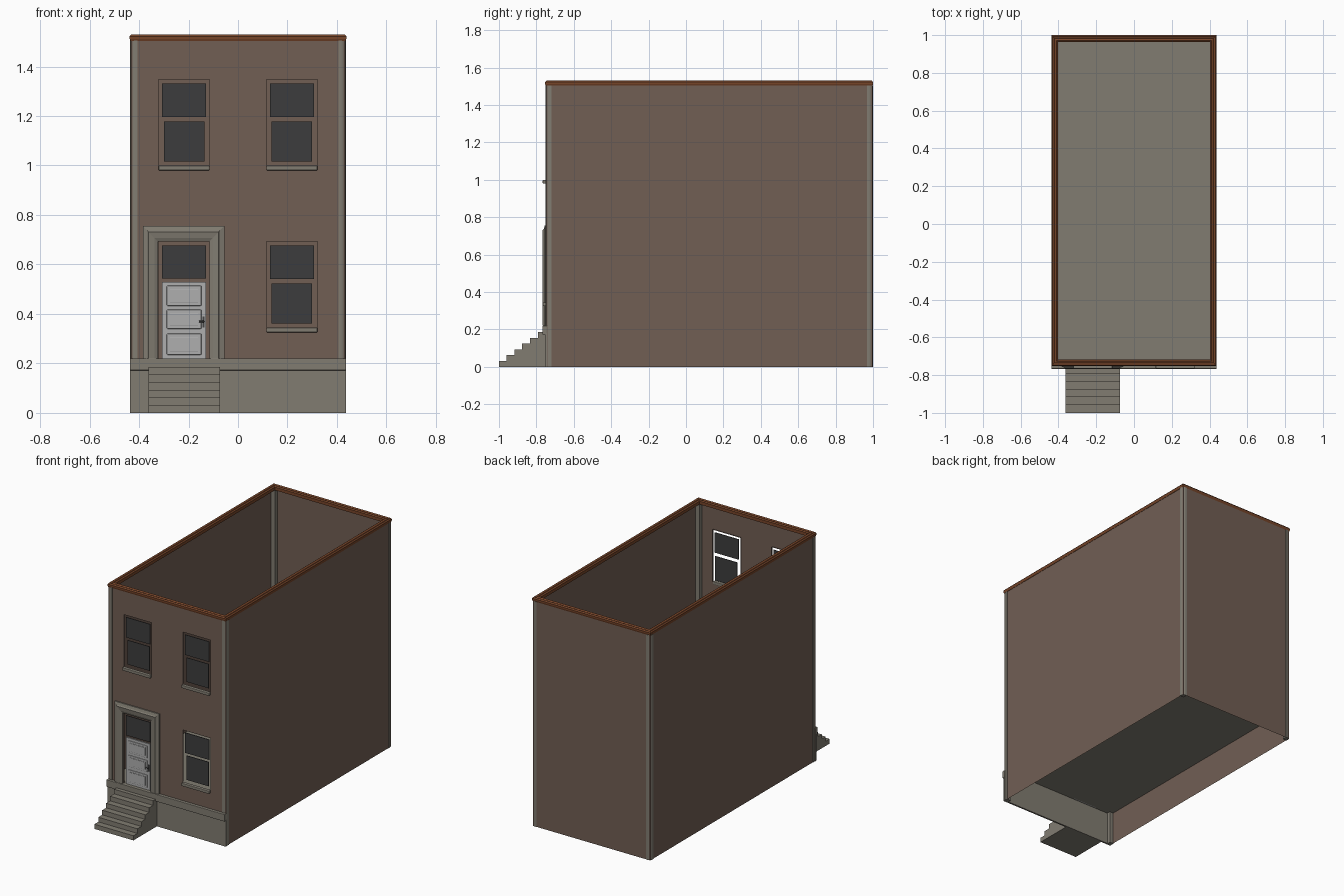
import bpy, bmesh, math

if "Cube" in bpy.data.objects:
    bpy.data.objects.remove(bpy.data.objects["Cube"])


def mat(name, rgb):
    m = bpy.data.materials.new(name)
    m.diffuse_color = (*rgb, 1)
    m.use_nodes = True
    m.node_tree.nodes["Principled BSDF"].inputs["Base Color"].default_value = m.diffuse_color
    return m


BRICK = mat("brown wall", (0.165, 0.113, 0.088))
STONE = mat("grey stone", (0.22, 0.203, 0.167))
GLASS = mat("dark glass", (0.046, 0.046, 0.047))
RUST = mat("rust brown cornice", (0.18, 0.058, 0.022))
PAINT = mat("light grey door paint", (0.43, 0.43, 0.43))
METAL = mat("dark metal", (0.06, 0.06, 0.06))

W, FRONT, BACK, TOP, FLOOR = 0.433, -0.747, 0.997, 1.505, 0.22


def finish(name, bm, material, smooth=False, fix=True):
    if fix:
        bmesh.ops.recalc_face_normals(bm, faces=bm.faces)
    me = bpy.data.meshes.new(name)
    bm.to_mesh(me)
    bm.free()
    me.materials.append(material)
    ob = bpy.data.objects.new(name, me)
    bpy.context.collection.objects.link(ob)
    if smooth:
        bpy.context.view_layer.objects.active = ob
        ob.select_set(True)
        bpy.ops.object.shade_smooth_by_angle(angle=math.radians(35))
        ob.select_set(False)
    return ob


def box(name, x, y, z, material, bevel=0):
    bm = bmesh.new()
    bmesh.ops.create_cube(bm, size=1)
    for v in bm.verts:
        for i, r in enumerate((x, y, z)):
            v.co[i] = r[0] if v.co[i] < 0 else r[1]
    if bevel:
        bmesh.ops.bevel(bm, geom=bm.edges[:], offset=bevel, segments=2, affect='EDGES', profile=0.5)
    return finish(name, bm, material)


def prism(name, pts, vec, material, smooth=False):
    bm = bmesh.new()
    f = bm.faces.new([bm.verts.new(p) for p in pts])
    r = bmesh.ops.extrude_face_region(bm, geom=[f])
    bmesh.ops.translate(bm, verts=[g for g in r["geom"] if isinstance(g, bmesh.types.BMVert)], vec=vec)
    return finish(name, bm, material, smooth)


def sheet(name, quads, material):
    bm = bmesh.new()
    for q in quads:
        bm.faces.new([bm.verts.new(p) for p in q])
    bmesh.ops.remove_doubles(bm, verts=bm.verts, dist=1e-5)
    return finish(name, bm, material, fix=False)


# side and back walls, open at top and bottom
sheet("side_and_back_walls", [
    [(W, FRONT, 0), (W, BACK, 0), (W, BACK, TOP), (W, FRONT, TOP)],
    [(W, BACK, 0), (-W, BACK, 0), (-W, BACK, TOP), (W, BACK, TOP)],
    [(-W, BACK, 0), (-W, FRONT, 0), (-W, FRONT, TOP), (-W, BACK, TOP)]], BRICK)
sheet("floor", [[(-W, FRONT, FLOOR), (W, FRONT, FLOOR), (W, BACK, FLOOR), (-W, BACK, FLOOR)]], STONE)

# front wall: grid of faces with the openings left out, plus short reveals
CX, HW = 0.218, 0.103
windows = [(-CX, 1.0), (CX, 1.0), (CX, 0.345)]
openings = [(cx - HW, cx + HW, z, z + 0.347) for cx, z in windows]
openings.append((-CX - HW, -CX + HW, FLOOR, 0.692))
xs = [-W, -CX - HW, -CX + HW, CX - HW, CX + HW, W]
zs = [FLOOR, 0.345, 0.692, 1.0, 1.347, TOP]
quads = []
for x0, x1 in zip(xs, xs[1:]):
    for z0, z1 in zip(zs, zs[1:]):
        mx, mz = (x0 + x1) / 2, (z0 + z1) / 2
        if not any(a < mx < b and c < mz < d for a, b, c, d in openings):
            quads.append([(x0, FRONT, z0), (x1, FRONT, z0), (x1, FRONT, z1), (x0, FRONT, z1)])
Y2 = FRONT + 0.008
for a, b, c, d in openings:
    quads += [[(a, FRONT, c), (a, FRONT, d), (a, Y2, d), (a, Y2, c)],
              [(b, FRONT, d), (b, FRONT, c), (b, Y2, c), (b, Y2, d)],
              [(a, FRONT, d), (b, FRONT, d), (b, Y2, d), (a, Y2, d)]]
sheet("front_wall", quads, BRICK)

# window panes float inside the openings; sills below
for i, (cx, z) in enumerate(windows):
    box(f"upper_pane_{i}", (cx - .089, cx + .089), (-.744, -.740), (z + .197, z + .332), GLASS)
    box(f"lower_pane_{i}", (cx - .082, cx + .082), (-.738, -.734), (z + .016, z + .178), GLASS)
    box(f"window_sill_{i}", (cx - HW, cx + HW), (-.766, -.742), (z - .02, z), STONE, 0.004)

# rounded stone corners
R = 0.022
for sx in (1, -1):
    for sy, yo in ((-1, -0.751), (1, 1.0)):
        xo, s = sx * 0.437, 0.031
        arc = [(xo - sx * R * (1 - math.cos(t)), yo - sy * R * (1 - math.sin(t)), 0)
               for t in [k * math.pi / 12 for k in range(7)]]
        pts = [(xo - sx * s, yo, 0), (xo - sx * s, yo - sy * s, 0), (xo, yo - sy * s, 0)] + arc
        prism("corner_post", pts, (0, 0, TOP), STONE, True)

# moulded cornice: rectangular rings joined into a closed band
bm = bmesh.new()
rings = []
for o, z in ((.003, 1.503), (0, 1.512), (0, 1.522), (.007, 1.53), (.017, 1.525),
             (.028, 1.53), (.036, 1.524), (.036, 1.503)):
    x, y0, y1 = 0.438 - o, -0.753 + o, 1.0 - o
    rings.append([bm.verts.new(p) for p in ((-x, y0, z), (x, y0, z), (x, y1, z), (-x, y1, z))])
for a, b in zip(rings, rings[1:] + rings[:1]):
    for i in range(4):
        j = (i + 1) % 4
        bm.faces.new((a[i], a[j], b[j], b[i]))
finish("cornice", bm, RUST)

# stone base with a projecting cap
box("base", (-.437, .437), (-.753, -.742), (0, .18), STONE)
box("base_cap", (-.437, .437), (-.767, -.742), (.172, FLOOR), STONE, 0.003)

# front steps, one stepped profile
prof = [(-.752, 0), (-1.0, 0)]
for k in range(6):
    y = -1.0 + k * 0.0415
    prof += [(y, (k + 1) * .031), (y + .0415, (k + 1) * .031)]
prof[-1] = (-.752, .186)
prism("front_steps", [(-.362, y, z) for y, z in prof], (.289, 0, 0), STONE)

# door surround: stepped architrave, from outer edge to opening
bm = bmesh.new()
loops = []
for h, top, y in ((.165, .755, FRONT), (.165, .755, -.755), (.148, .738, -.760), (.142, .732, -.766),
                  (.118, .706, -.762), (.104, .692, -.756), (.104, .692, FRONT)):
    c = -0.22
    loops.append([bm.verts.new(p) for p in
                  ((c - h, y, FLOOR), (c - h, y, top), (c + h, y, top), (c + h, y, FLOOR))])
for a, b in zip(loops, loops[1:]):
    for i in range(3):
        bm.faces.new((a[i], a[i + 1], b[i + 1], b[i]))
finish("door_surround", bm, STONE)

# door, transom light, raised panels and handle
box("transom_pane", (-.307, -.129), (-.744, -.740), (.543, .676), GLASS)
box("door", (-.307, -.129), (-.744, -.734), (FLOOR, .53), PAINT)
for z0, z1 in ((.235, .32), (.34, .417), (.433, .514)):
    box("door_panel", (-.288, -.148), (-.749, -.743), (z0, z1), PAINT, 0.003)
    box("door_panel_field", (-.275, -.161), (-.752, -.748), (z0 + .013, z1 - .013), PAINT, 0.0015)
box("handle_plate", (-.144, -.135), (-.747, -.743), (.345, .39), METAL)
box("handle", (-.158, -.136), (-.755, -.747), (.366, .373), METAL, 0.002)
